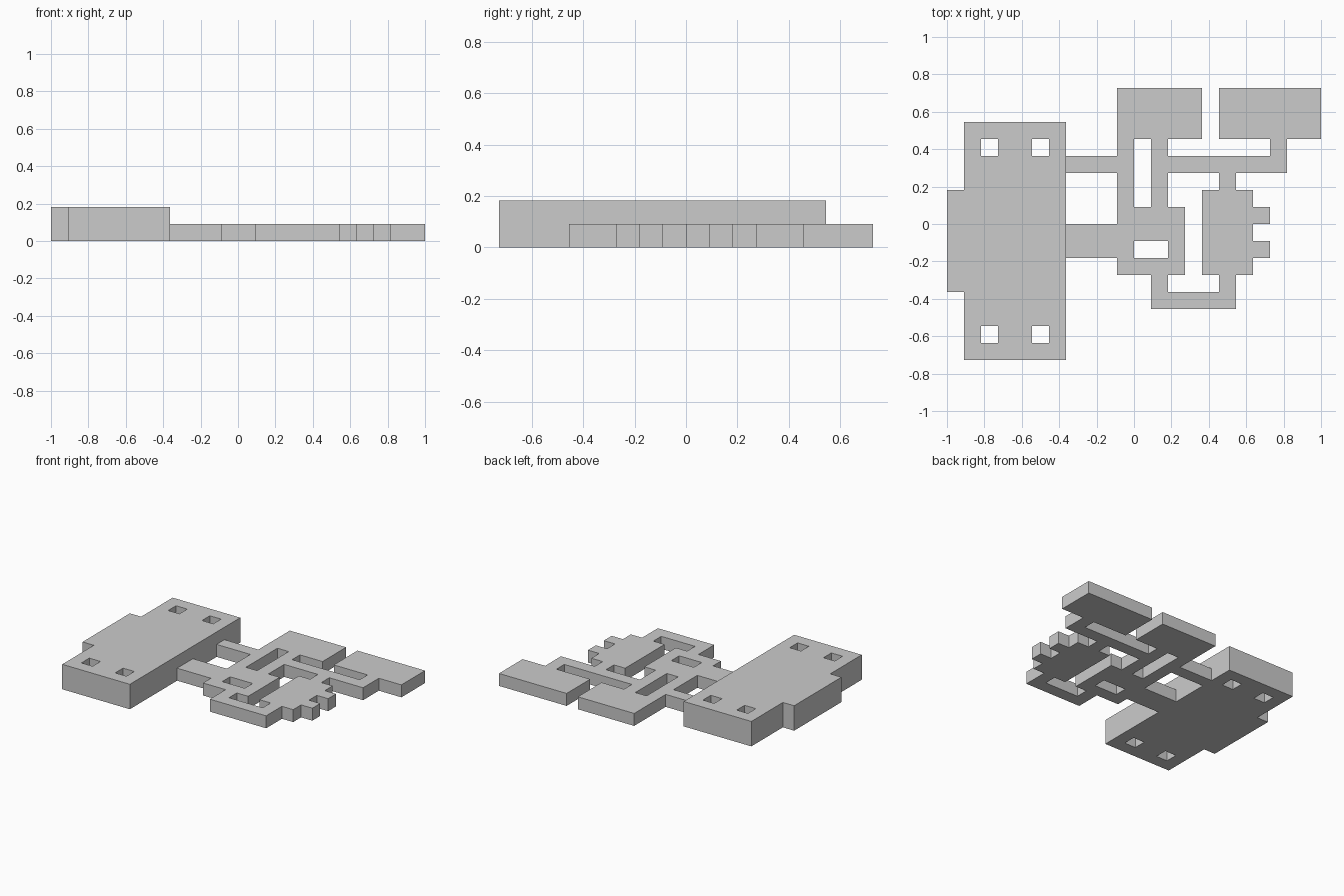
import bpy, bmesh

if "Cube" in bpy.data.objects:
    bpy.data.objects.remove(bpy.data.objects["Cube"])

U = 1 / 11  # one grid module; the model is 22 x 16 x 2 modules


def cells(rects):
    """Unit cells covered by rectangles given as (x0, x1, y0, y1) in modules."""
    return {(x, y) for x0, x1, y0, y1 in rects
            for x in range(x0, x1) for y in range(y0, y1)}


def slab(name, rects, holes, height):
    """Closed flat solid: union of rectangles minus holes, extruded upward."""
    bm = bmesh.new()
    for x, y in sorted(cells(rects) - cells(holes)):
        corners = ((x, y), (x + 1, y), (x + 1, y + 1), (x, y + 1))
        bm.faces.new([bm.verts.new((a * U, b * U, 0)) for a, b in corners])
    bmesh.ops.remove_doubles(bm, verts=bm.verts[:], dist=U / 100)
    bmesh.ops.dissolve_limit(bm, angle_limit=0.01,
                             verts=bm.verts[:], edges=bm.edges[:])
    top = bmesh.ops.extrude_face_region(bm, geom=bm.faces[:])["geom"]
    bmesh.ops.translate(bm, vec=(0, 0, height * U),
                        verts=[v for v in top if isinstance(v, bmesh.types.BMVert)])
    bmesh.ops.recalc_face_normals(bm, faces=bm.faces[:])
    mesh = bpy.data.meshes.new(name)
    bm.to_mesh(mesh)
    bm.free()
    obj = bpy.data.objects.new(name, mesh)
    bpy.context.collection.objects.link(obj)
    return obj


# Thick block with a side tab and four square through holes
slab("thick_block",
     [(-10, -4, -8, 6), (-11, -10, -4, 2)],
     [(x, x + 1, y, y + 1) for x in (-9, -6) for y in (-7, 4)],
     2)

# Thin openwork plate
slab("thin_plate",
     [(-4, -1, 3, 4), (-4, -1, -2, 0),         # links to the thick block
      (-1, 4, 5, 8),                           # upper pad
      (-1, 0, 1, 5), (1, 2, 1, 5),             # twin posts
      (-1, 3, -3, 1),                          # lower pad
      (2, 9, 3, 4), (8, 9, 4, 5),              # arm to the corner pad
      (5, 11, 5, 8),                           # corner pad
      (5, 6, 2, 3), (4, 7, -3, 2),             # right pad and its stem
      (7, 8, 0, 1), (7, 8, -2, -1),            # right pad teeth
      (1, 2, -4, -3), (5, 6, -4, -3), (1, 6, -5, -4)],  # lower U-shaped link
     [(0, 2, -2, -1)],                         # slot in the lower pad
     1)
